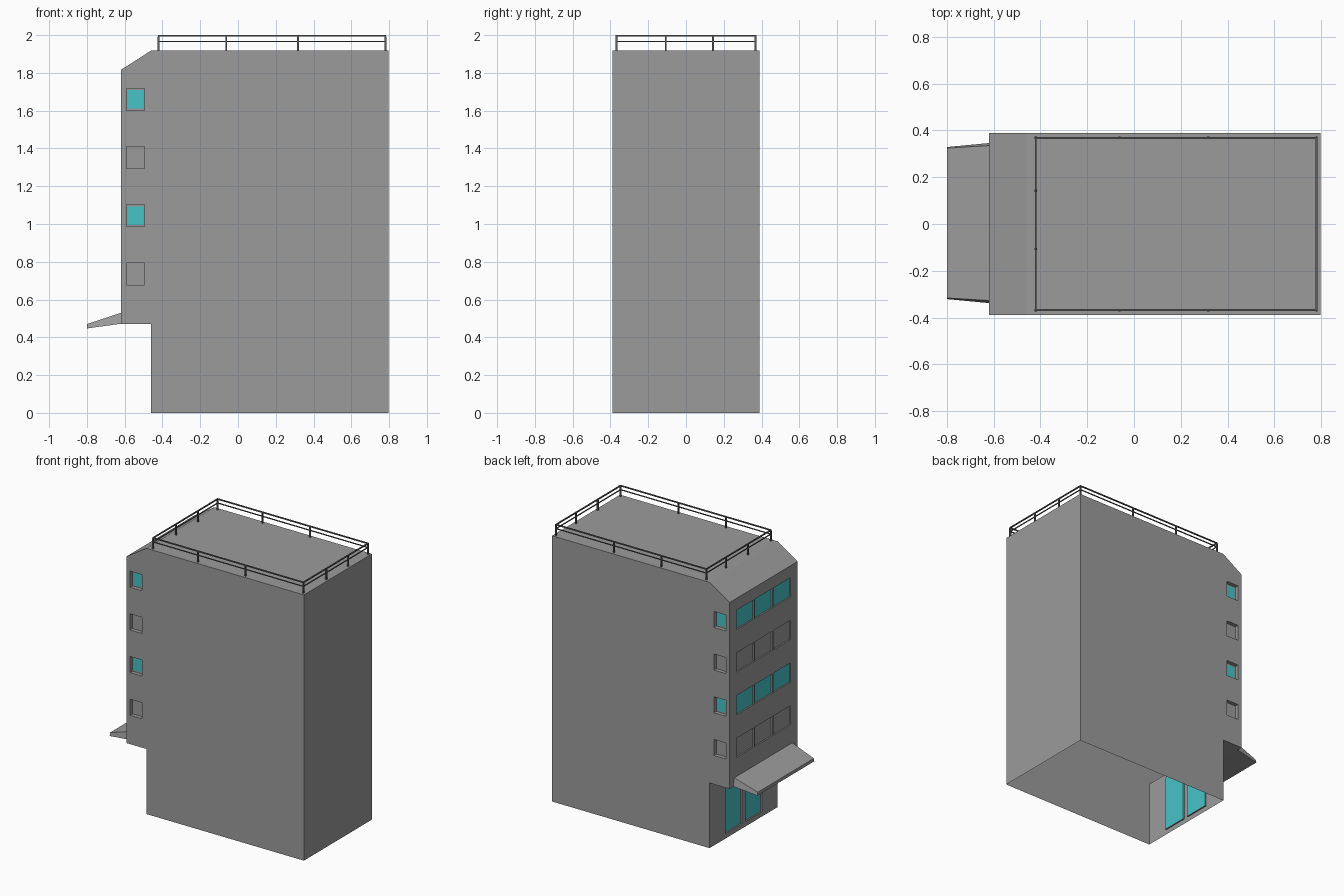
import bpy, bmesh
from mathutils import Vector

if "Cube" in bpy.data.objects:
    bpy.data.objects.remove(bpy.data.objects["Cube"])

W = 0.388  # half depth of the building


def make_material(name, color):
    mat = bpy.data.materials.new(name)
    mat.diffuse_color = (*color, 1)
    mat.use_nodes = True
    mat.node_tree.nodes["Principled BSDF"].inputs["Base Color"].default_value = mat.diffuse_color
    return mat


GREY = make_material("mid_grey", (0.33, 0.33, 0.33))
DARK = make_material("dark_metal", (0.12, 0.12, 0.12))
TEAL = make_material("teal_glass", (0.06, 0.55, 0.58))


def make_object(name, bm, mat=None, recalc=True):
    mesh = bpy.data.meshes.new(name)
    if recalc:
        bmesh.ops.recalc_face_normals(bm, faces=bm.faces[:])
    bm.to_mesh(mesh)
    bm.free()
    if mat:
        mesh.materials.append(mat)
    ob = bpy.data.objects.new(name, mesh)
    bpy.context.collection.objects.link(ob)
    return ob


def add_box(bm, lo, hi):
    lo, hi = Vector(lo), Vector(hi)
    verts = bmesh.ops.create_cube(bm, size=1)['verts']
    for v in verts:
        v.co = [(lo[i] + hi[i]) / 2 + v.co[i] * (hi[i] - lo[i]) for i in range(3)]


# Building block: side profile extruded across the depth
profile = [(-0.46, 0), (0.798, 0), (0.798, 1.918), (-0.46, 1.918),
           (-0.62, 1.816), (-0.62, 0.47), (-0.46, 0.47)]
bm = bmesh.new()
face = bm.faces.new([bm.verts.new((x, -W, z)) for x, z in profile])
ext = bmesh.ops.extrude_face_region(bm, geom=[face])['geom']
bmesh.ops.translate(bm, vec=(0, 2 * W, 0),
                    verts=[g for g in ext if isinstance(g, bmesh.types.BMVert)])
building = make_object("building", bm, GREY)

# Recess cutters for windows and doors; remember each glass pane centre
SIDE, FRONT = 0.028, 0.01
cut = bmesh.new()
side_panes, front_panes = [], []
for floor in range(4):
    z0 = 0.678 + 0.308 * floor
    z1, lit = z0 + 0.116, floor % 2 == 1
    # side windows on both long walls
    for s in (-1, 1):
        ya, yb = sorted((s * (W - SIDE), s * (W + 0.05)))
        add_box(cut, (-0.59, ya, z0), (-0.494, yb, z1))
        if lit:
            side_panes.append(Vector((-0.542, s * (W - SIDE), (z0 + z1) / 2)))
    # row of three windows on the street wall
    for k in (-1, 0, 1):
        y, zl, zh = k * 0.21, z0 - 0.012, z1 + 0.012
        add_box(cut, (-0.67, y - 0.099, zl), (-0.62 + FRONT, y + 0.099, zh))
        if lit:
            front_panes.append(Vector((-0.62 + FRONT, y, (zl + zh) / 2)))
# pair of entrance doors
for s in (-1, 1):
    add_box(cut, (-0.5, s * 0.115 - 0.094, 0.035), (-0.46 + FRONT, s * 0.115 + 0.094, 0.44))
    front_panes.append(Vector((-0.46 + FRONT, s * 0.115, 0.2375)))
cutter = make_object("recess_cutter", cut, GREY)
cutter.hide_render = True

mod = building.modifiers.new("recesses", 'BOOLEAN')
mod.operation, mod.solver, mod.object = 'DIFFERENCE', 'EXACT', cutter
deps = bpy.context.evaluated_depsgraph_get()
building.data = bpy.data.meshes.new_from_object(building.evaluated_get(deps))
building.modifiers.clear()
bpy.data.objects.remove(cutter)

# Open the underside, frame the panes, and move the glass to its own object
bm = bmesh.new()
bm.from_mesh(building.data)
bottom = [f for f in bm.faces if f.normal.z < -0.9 and f.calc_center_median().z < 0.001]
bmesh.ops.delete(bm, geom=bottom, context='FACES')
gm = bmesh.new()
for centres, border in ((side_panes, 0.012), (front_panes, 0.005)):
    glass = [f for f in bm.faces
             if any((f.calc_center_median() - c).length < 0.004 for c in centres)]
    bmesh.ops.inset_individual(bm, faces=glass, thickness=border)
    for f in glass:
        gm.faces.new([gm.verts.new(v.co) for v in f.verts])
    bmesh.ops.delete(bm, geom=glass, context='FACES')
for f in bm.faces:
    f.material_index = 0
bm.to_mesh(building.data)
bm.free()
make_object("glass_panes", gm, TEAL, recalc=False)

# Entrance canopy: tapered wedge with sloping sides
bm = bmesh.new()
sections = [(-0.62, 0.53, 0.331, 0.472, 0.342), (-0.8, 0.47, 0.32, 0.447, 0.325)]
rings = [[bm.verts.new((x, y + 0.004, z)) for y, z in
          ((-yt, zt), (yt, zt), (yb, zb), (-yb, zb))] for x, zt, yt, zb, yb in sections]
for i in range(4):
    j = (i + 1) % 4
    bm.faces.new((rings[0][i], rings[0][j], rings[1][j], rings[1][i]))
bm.faces.new(rings[1])
make_object("entrance_canopy", bm, GREY)

# Roof railing: two rails around the roof and evenly set posts
X0, X1, Y, R = -0.42, 0.78, 0.368, 0.005
rails, posts = bmesh.new(), bmesh.new()
for z, h in ((1.996, 0.004), (1.967, 0.003)):
    for s in (-1, 1):
        add_box(rails, (X0 - h, s * Y - h, z - h), (X1 + h, s * Y + h, z + h))
    for x in (X0, X1):
        add_box(rails, (x - h, -Y + h, z - h), (x + h, Y - h, z + h))
spots = [(x, s * Y) for x in (X0, -0.062, 0.318, X1) for s in (-1, 1)]
spots += [(x, y) for x in (X0, X1) for y in (-0.107, 0.142)]
for x, y in spots:
    add_box(posts, (x - R, y - R, 1.918), (x + R, y + R, 1.993))
make_object("roof_rails", rails, DARK)
make_object("roof_rail_posts", posts, DARK)
